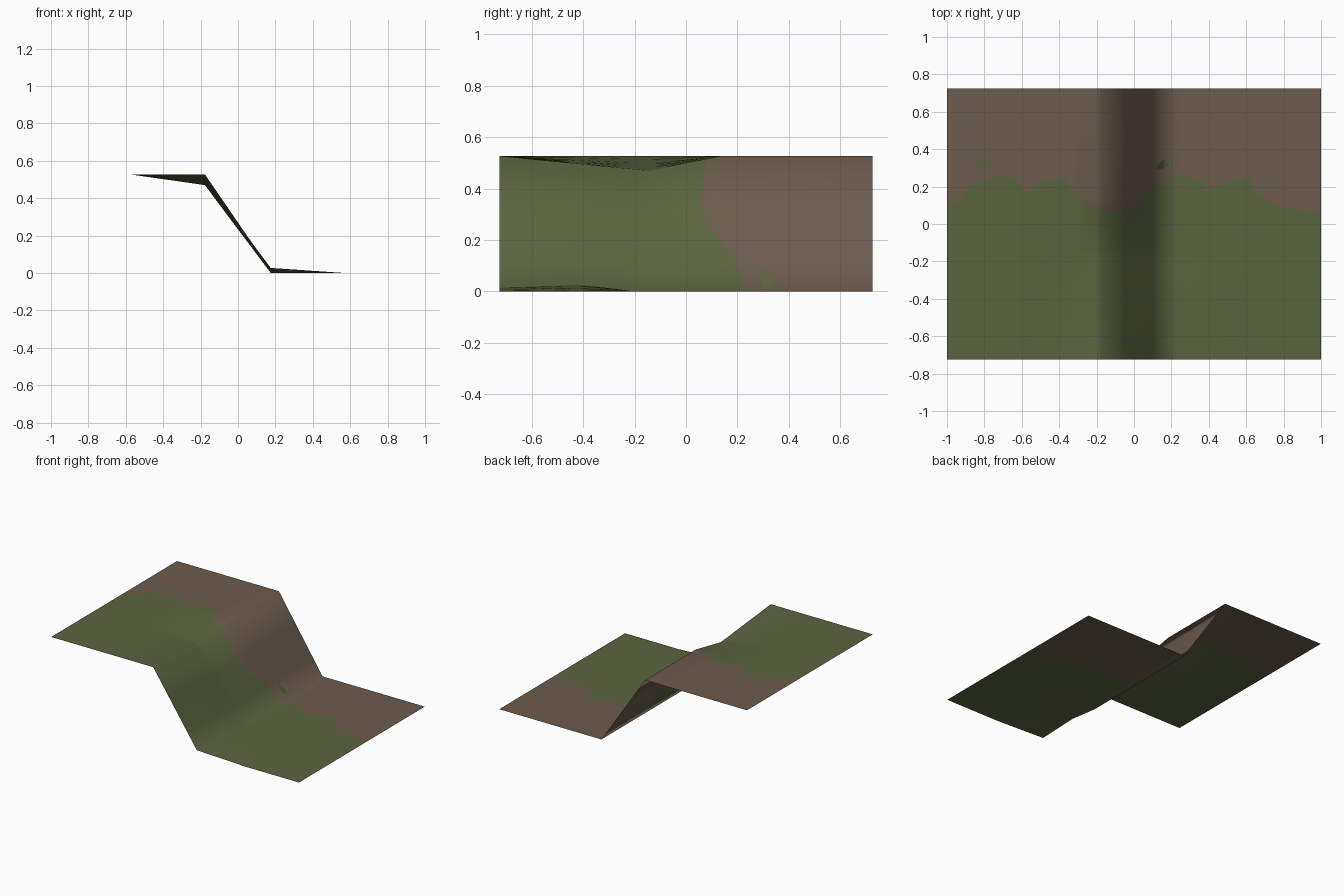
import bpy, bmesh

if "Cube" in bpy.data.objects:
    bpy.data.objects.remove(bpy.data.objects["Cube"])

W, D, TOP = 1.0, 0.725, 0.527
DIP_END = 0.14


def lerp_table(table, t):
    """Piecewise linear lookup in a list of (position, value)."""
    for (a, va), (b, vb) in zip(table, table[1:]):
        if t <= b:
            return va + (vb - va) * max(0.0, (t - a) / (b - a))
    return table[-1][1]


# worn lip of the upper step and rubble at the foot, along the depth
crest = [(-D, TOP), (-0.147, 0.47), (DIP_END, TOP), (D, TOP)]
foot = [(-D, 0.015), (-0.42, 0.027), (-0.2, 0.0), (D, 0.0)]


def height(x, y):
    profile = [(-W, TOP), (-0.575, TOP), (-0.177, lerp_table(crest, y)),
               (0.175, lerp_table(foot, y)), (0.57, 0.0), (W, 0.0)]
    return lerp_table(profile, x)


# ragged border between grass and dirt
border = [(-1, .13), (-.95, .11), (-.88, .20), (-.72, .26), (-.63, .24),
          (-.58, .16), (-.48, .23), (-.36, .255), (-.345, .20), (-.25, .10),
          (-.2, .08), (-.05, .06), (.02, .10), (.1, .20), (.24, .265),
          (.37, .23), (.385, .17), (.5, .22), (.62, .25), (.65, .17),
          (.75, .10), (.96, .06), (1, .09)]


def material(name, rgb):
    m = bpy.data.materials.new(name)
    m.diffuse_color = (*rgb, 1)
    m.use_nodes = True
    m.node_tree.nodes["Principled BSDF"].inputs["Base Color"].default_value = m.diffuse_color
    return m


grass = material("grass green", (0.105, 0.128, 0.051))
dirt = material("dirt brown", (0.150, 0.107, 0.077))


def finish(name, bm, mats):
    bmesh.ops.remove_doubles(bm, verts=bm.verts, dist=1e-5)
    bm.normal_update()
    mesh = bpy.data.meshes.new(name)
    bm.to_mesh(mesh)
    bm.free()
    for m in mats:
        mesh.materials.append(m)
    mesh.polygons.foreach_set("use_smooth", [True] * len(mesh.polygons))
    ob = bpy.data.objects.new(name, mesh)
    bpy.context.collection.objects.link(ob)
    return ob


# columns: profile bends, border points and places where the border meets the dip end
xs = {-0.575, -0.177, 0.175, 0.57} | {x for x, _ in border}
for (a, ya), (b, yb) in zip(border, border[1:]):
    if (ya - DIP_END) * (yb - DIP_END) < 0:
        xs.add(a + (b - a) * (DIP_END - ya) / (yb - ya))
xs = sorted(xs)

# stepped ground sheet
bm = bmesh.new()
columns = []
for x in xs:
    edge = lerp_table(border, x)
    ys = [-D, -0.42, -0.2, -0.147, min(edge, DIP_END), max(edge, DIP_END), D]
    columns.append([bm.verts.new((x, y, height(x, y))) for y in ys])
for i in range(len(xs) - 1):
    left, right = columns[i], columns[i + 1]
    mid_edge = lerp_table(border, (xs[i] + xs[i + 1]) / 2)
    for j in range(len(left) - 1):
        f = bm.faces.new((left[j], right[j], right[j + 1], left[j + 1]))
        mid_y = sum(v.co.y for v in f.verts) / 4
        f.material_index = 0 if mid_y < mid_edge else 1
finish("stepped_ground", bm, [grass, dirt])

# small loose grass tufts painted on the dirt: (x offset, low y, high y)
tuft = [(-.055, .29, .30), (-.02, .295, .34), (.005, .31, .345), (.03, .325, .35)]
for n, cx in enumerate((-0.8, 0.17)):
    bm = bmesh.new()
    rows = [[bm.verts.new((cx + dx, y, height(cx + dx, y) + 0.003)) for y in (lo, hi)]
            for dx, lo, hi in tuft]
    for a, b in zip(rows, rows[1:]):
        bm.faces.new((a[0], b[0], b[1], a[1]))
    finish(f"grass_tuft_{n + 1}", bm, [grass])
